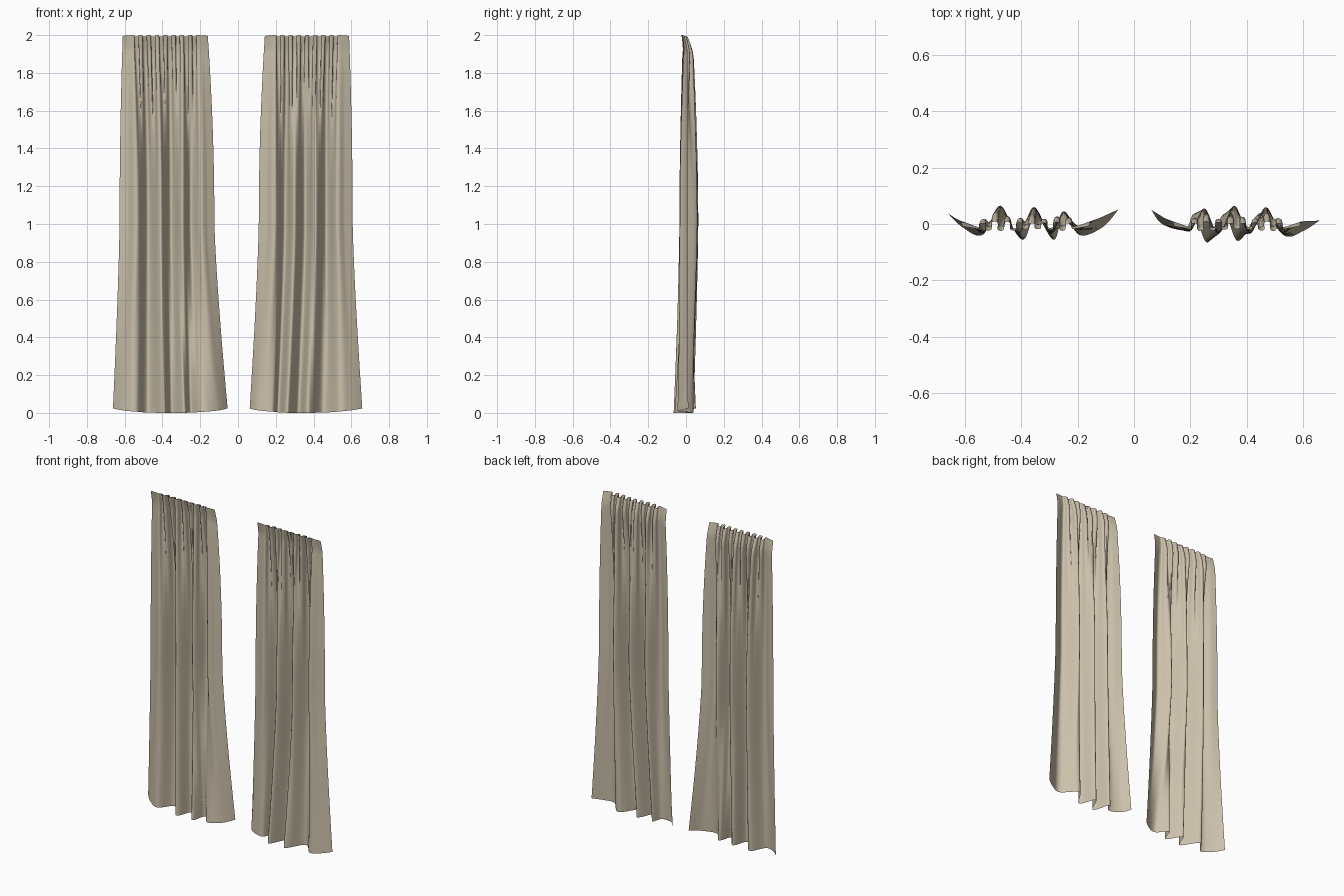
import bpy, math

if "Cube" in bpy.data.objects:
    bpy.data.objects.remove(bpy.data.objects["Cube"])

COLS, ROWS, PLEATS = 192, 56, 8

fabric = bpy.data.materials.new("beige linen")
fabric.diffuse_color = (0.60, 0.53, 0.405, 1)
fabric.use_nodes = True
fabric.node_tree.nodes["Principled BSDF"].inputs["Base Color"].default_value = fabric.diffuse_color


def spline(pts, n):
    """Sample a Catmull-Rom curve through pts at n+1 places evenly spaced by length."""
    p = [pts[0]] + pts + [pts[-1]]
    fine = []
    for i in range(1, len(p) - 2):
        for s in range(40):
            t = s / 40
            fine.append([0.5 * (2 * p[i][k] + (p[i + 1][k] - p[i - 1][k]) * t
                         + (2 * p[i - 1][k] - 5 * p[i][k] + 4 * p[i + 1][k] - p[i + 2][k]) * t ** 2
                         + (3 * p[i][k] - p[i - 1][k] - 3 * p[i + 1][k] + p[i + 2][k]) * t ** 3)
                         for k in (0, 1)])
    fine.append(list(pts[-1]))
    dist = [0]
    for a, b in zip(fine, fine[1:]):
        dist.append(dist[-1] + math.dist(a, b))
    out, j = [], 0
    for c in range(n + 1):
        d = dist[-1] * c / n
        while j < len(fine) - 2 and dist[j + 1] < d:
            j += 1
        t = (d - dist[j]) / (dist[j + 1] - dist[j])
        out.append([fine[j][k] + (fine[j + 1][k] - fine[j][k]) * t for k in (0, 1)])
    return out


def header(u, x0, x1):
    """Gathered top edge: flat margins and tight pleats between; returns x, y, pleat wave."""
    m, flat = 0.11, 0.05
    if u < m:
        return x0 + flat * u / m, -0.012 * u / m, -u / m
    if u > 1 - m:
        return x1 - flat * (1 - u) / m, -0.012 * (1 - u) / m, -(1 - u) / m
    t = (u - m) / (1 - 2 * m)
    a = 2 * math.pi * PLEATS * t
    x = x0 + flat + (x1 - x0 - 2 * flat) * t + 0.005 * math.sin(2 * a)
    vary = 1 + 0.25 * math.sin(9 * t + x0)
    return x, -0.018 * math.cos(a) * (vary if 0.1 < t < 0.9 else 0.8), -math.cos(a)


def curtain(name, x0, x1, mid_pts, hem_pts):
    mid, hem = spline(mid_pts, COLS), spline(hem_pts, COLS)
    verts, faces = [], []
    for r in range(ROWS + 1):
        h = (r / ROWS) ** 1.25               # closer rows near the header
        a = 1 - (1 - min(h / 0.5, 1)) ** 2   # header to middle folds
        b = max(0, (h - 0.5) / 0.5) ** 1.3   # middle folds to hem
        for c in range(COLS + 1):
            u = c / COLS
            tx, ty, wave = header(u, x0, x1)
            # header leans forward, pleats open a little just below it
            lean = -0.008 + 0.016 * min(h / 0.04, 1)
            ty = ty * (0.75 + 0.5 * min(h / 0.06, 1)) + lean
            x = (tx + (mid[c][0] - tx) * a)
            y = (ty + (mid[c][1] - ty) * a)
            x += (hem[c][0] - x) * b
            y += (hem[c][1] - y) * b
            bottom = 0.004 + 0.02 * abs(2 * u - 1) ** 4 - 0.004 * math.sin(math.pi * u)
            top = 1.996 - 0.004 * wave
            verts.append((x, y, top + (bottom - top) * h))
    w = COLS + 1
    for r in range(ROWS):
        for c in range(COLS):
            i = r * w + c
            faces.append((i, i + w, i + w + 1, i + 1))
    me = bpy.data.meshes.new(name)
    me.from_pydata(verts, [], faces)
    me.materials.append(fabric)
    me.shade_smooth()
    ob = bpy.data.objects.new(name, me)
    bpy.context.collection.objects.link(ob)


# left panel: folds at mid height, then at the hem
curtain("left_curtain", -0.61, -0.16,
        [(-0.627, 0.015), (-0.585, 0.0), (-0.53, -0.03), (-0.475, 0.065), (-0.41, -0.035),
         (-0.355, 0.06), (-0.295, -0.035), (-0.25, 0.045), (-0.2, -0.02), (-0.16, 0.0),
         (-0.125, 0.02)],
        [(-0.662, 0.04), (-0.61, -0.01), (-0.54, -0.04), (-0.475, 0.04), (-0.395, -0.056),
         (-0.35, 0.03), (-0.285, -0.056), (-0.25, 0.025), (-0.19, -0.04), (-0.11, -0.01),
         (-0.055, 0.052)])

# right panel
curtain("right_curtain", 0.142, 0.588,
        [(0.11, 0.02), (0.15, 0.0), (0.2, -0.025), (0.25, 0.055), (0.3, -0.035),
         (0.355, 0.065), (0.41, -0.035), (0.467, 0.06), (0.52, -0.03), (0.565, -0.01),
         (0.607, 0.01)],
        [(0.062, 0.05), (0.1, 0.0), (0.18, -0.02), (0.215, 0.035), (0.26, -0.066),
         (0.32, 0.035), (0.37, -0.06), (0.45, 0.04), (0.535, -0.042), (0.6, -0.025),
         (0.658, 0.012)])
